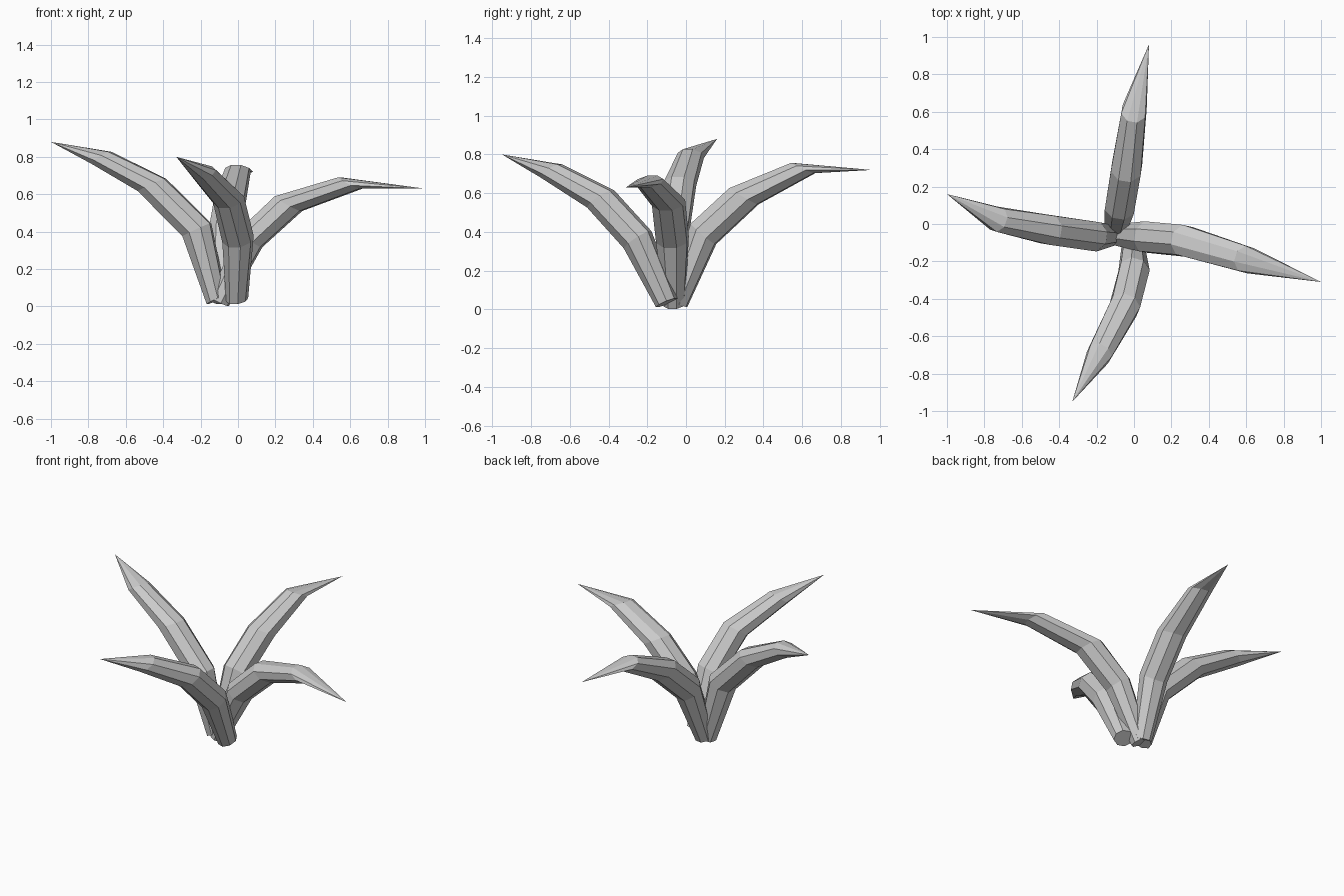
import bpy, bmesh, math
from mathutils import Vector

if "Cube" in bpy.data.objects:
    bpy.data.objects.remove(bpy.data.objects["Cube"])

SIDES = 8


def leaf(name, rings, tip):
    """Faceted tapering leaf; each ring is (centre, half width, half depth, tilt of ring normal)."""
    bm = bmesh.new()
    tip = Vector(tip)
    centres = [Vector(r[0]) for r in rings] + [tip]
    loops = []
    for i, (c, half_w, half_d, tilt) in enumerate(rings):
        # heading on the ground plane around this ring
        heading = centres[i + 1] - centres[max(i - 1, 0)]
        if i < 2:
            heading = tip - centres[0] if i == 0 else centres[3] - centres[0]
        heading.z = 0
        heading.normalize()
        side = Vector((-heading.y, heading.x, 0))
        t = math.radians(tilt)
        upper = Vector((0, 0, 1)) * math.cos(t) - heading * math.sin(t)
        loop = []
        for k in range(SIDES):
            a = 2 * math.pi * (k + 0.5) / SIDES
            p = centres[i] + side * half_w * math.cos(a) + upper * half_d * math.sin(a)
            loop.append(bm.verts.new(p))
        loops.append(loop)
    bm.faces.new(loops[0][::-1])
    point = bm.verts.new(tip)
    for k in range(SIDES):
        n = (k + 1) % SIDES
        for a, b in zip(loops, loops[1:]):
            bm.faces.new((a[k], a[n], b[n], b[k]))
        bm.faces.new((loops[-1][k], loops[-1][n], point))
    bmesh.ops.recalc_face_normals(bm, faces=bm.faces[:])
    mesh = bpy.data.meshes.new(name)
    bm.to_mesh(mesh)
    bm.free()
    obj = bpy.data.objects.new(name, mesh)
    bpy.context.collection.objects.link(obj)


# Left leaf
leaf("leaf_left", [
    ((-0.115, -0.06, 0.035), 0.058, 0.058, 66),
    ((-0.22, -0.065, 0.41), 0.085, 0.088, 65),
    ((-0.46, -0.03, 0.65), 0.085, 0.085, 65),
    ((-0.73, 0.025, 0.795), 0.07, 0.062, 56),
], (-1.0, 0.16, 0.88))

# Right leaf
leaf("leaf_right", [
    ((-0.10, -0.06, 0.026), 0.058, 0.058, 64),
    ((0.065, -0.07, 0.36), 0.088, 0.08, 55),
    ((0.27, -0.09, 0.55), 0.088, 0.085, 60),
    ((0.60, -0.19, 0.66), 0.075, 0.072, 63),
], (1.0, -0.31, 0.63))

# Front leaf
leaf("leaf_front", [
    ((-0.005, -0.10, 0.035), 0.06, 0.06, 66),
    ((0.0, -0.25, 0.36), 0.086, 0.085, 56),
    ((-0.05, -0.44, 0.57), 0.085, 0.083, 55),
    ((-0.185, -0.695, 0.715), 0.07, 0.065, 56),
], (-0.33, -0.95, 0.80))

# Back leaf
leaf("leaf_back", [
    ((-0.10, -0.045, 0.035), 0.058, 0.058, 66),
    ((-0.075, 0.09, 0.39), 0.085, 0.088, 50),
    ((-0.04, 0.30, 0.585), 0.087, 0.09, 60),
    ((0.0, 0.605, 0.73), 0.07, 0.07, 66),
], (0.08, 0.96, 0.72))
